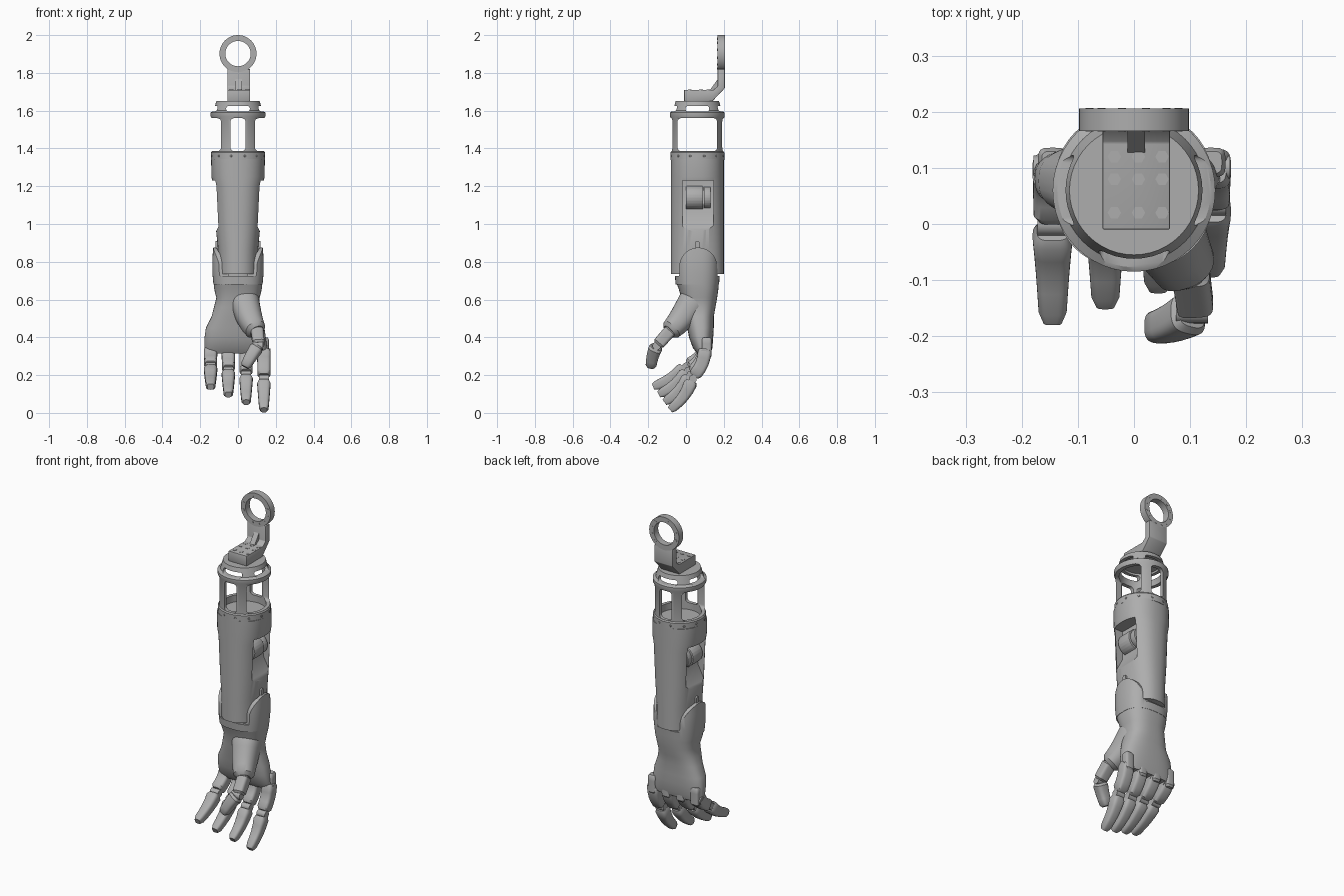
import bpy, bmesh, math
from mathutils import Vector

if "Cube" in bpy.data.objects:
    bpy.data.objects.remove(bpy.data.objects["Cube"], do_unlink=True)

grey = bpy.data.materials.new("warm grey shell")
grey.use_nodes = True
COLOUR = (.42, .42, .42, 1)
grey.diffuse_color = COLOUR
grey.node_tree.nodes["Principled BSDF"].inputs["Base Color"].default_value = COLOUR

AXIS_Y = .06  # centre line of the forearm


def activate(ob):
    bpy.ops.object.select_all(action='DESELECT')
    ob.select_set(True)
    bpy.context.view_layer.objects.active = ob


def shade(ob):
    activate(ob)
    bpy.ops.object.shade_smooth_by_angle(angle=math.radians(35))


def finish(name, bm):
    bmesh.ops.recalc_face_normals(bm, faces=bm.faces[:])
    mesh = bpy.data.meshes.new(name)
    bm.to_mesh(mesh)
    bm.free()
    ob = bpy.data.objects.new(name, mesh)
    bpy.context.collection.objects.link(ob)
    mesh.materials.append(grey)
    shade(ob)
    return ob


def loft(name, rings, power=2, level=True, sides=48):
    """Skin superellipse rings (centre, half width, half depth)."""
    bm = bmesh.new()
    centres = [Vector(ring[0]) for ring in rings]
    last = len(rings) - 1
    loops = []
    for i, (centre, width, depth) in enumerate(rings):
        u, v = Vector((1, 0, 0)), Vector((0, 1, 0))
        if not level:
            tangent = (centres[min(i + 1, last)] - centres[max(i - 1, 0)]).normalized()
            u = (u - tangent * tangent.x).normalized()
            v = tangent.cross(u)
        loop = []
        for k in range(sides):
            angle = math.tau * k / sides
            p, q = [math.copysign(abs(f) ** (2 / power), f) for f in (math.cos(angle), math.sin(angle))]
            loop.append(bm.verts.new(centres[i] + u * p * width + v * q * depth))
        loops.append(loop)
    for low, high in zip(loops, loops[1:]):
        for k in range(sides):
            j = (k + 1) % sides
            bm.faces.new((low[k], low[j], high[j], high[k]))
    bm.faces.new(loops[0])
    bm.faces.new(loops[-1])
    return finish(name, bm)


def limb(name, start, end, thick_start, thick_end, power=4, bulge=(0, 0, 0)):
    """Tapered bar between two points with rounded ends and a slight bow."""
    start, end, bulge = Vector(start), Vector(end), Vector(bulge)
    rings = []
    for f, swell in ((0, .75), (.1, 1), (.3, 1), (.5, 1), (.7, 1), (.9, 1), (1, .7)):
        thick = swell * (thick_start + (thick_end - thick_start) * f)
        rings.append((start.lerp(end, f) + bulge * math.sin(math.pi * f), thick, thick))
    return loft(name, rings, power, level=False, sides=32)


def prism(name, outline, axis, near, far, bevel=0):
    """Extrude a flat outline along x, y or z."""
    def place(p, d):
        return {'x': (d, p[0], p[1]), 'y': (p[0], d, p[1]), 'z': (p[0], p[1], d)}[axis]
    bm = bmesh.new()
    a, b = [[bm.verts.new(place(p, d)) for p in outline] for d in (near, far)]
    for k in range(len(outline)):
        bm.faces.new((a[k - 1], a[k], b[k], b[k - 1]))
    bm.faces.new(a)
    bm.faces.new(b)
    if bevel:
        bmesh.ops.recalc_face_normals(bm, faces=bm.faces[:])
        bmesh.ops.bevel(bm, geom=bm.edges[:], offset=bevel, segments=2, affect='EDGES', profile=.5)
    return finish(name, bm)


def arc(cx, cy, radius, start=0, turn=math.tau, steps=24):
    angles = [start + turn * k / steps for k in range(steps)]
    return [(cx + radius * math.cos(a), cy + radius * math.sin(a)) for a in angles]


def slot(cx, cy, width, height, radius):
    dx, dy = width / 2 - radius, height / 2 - radius
    quarter = math.pi / 2
    outline = []
    for turn, (sx, sy) in enumerate(((1, 1), (-1, 1), (-1, -1), (1, -1))):
        outline += arc(cx + sx * dx, cy + sy * dy, radius, quarter * turn, quarter * 5 / 4, 5)
    return outline


def cut(ob, cutter, operation='DIFFERENCE'):
    modifier = ob.modifiers.new("cut", 'BOOLEAN')
    modifier.operation, modifier.solver, modifier.object = operation, 'EXACT', cutter
    activate(ob)
    bpy.ops.object.modifier_apply(modifier=modifier.name)
    bpy.data.objects.remove(cutter, do_unlink=True)
    shade(ob)


# Hanging ring with flush bolts
RING_Z = 1.902
ring = prism("mount_ring", arc(0, RING_Z, .098, steps=48), 'y', .166, .206)
cut(ring, prism("cutter", arc(0, RING_Z, .067, steps=48), 'y', .1, .3))
for x, z in arc(0, RING_Z, .082, start=.26, steps=12):
    prism("ring_bolt", arc(x, z, .007, steps=6), 'y', .165, .207)

# Angled bracket between ring and cage
prism("bracket", [(.168, 1.82), (.168, 1.73), (.145, 1.71), (-.01, 1.71), (-.01, 1.65),
                  (.14, 1.65), (.206, 1.72), (.206, 1.82)], 'x', -.056, .064, bevel=.003)
prism("bracket_rib", [(.12, 1.7), (.17, 1.7), (.17, 1.77)], 'x', -.012, .02)
for x in (-.035, .008, .05):
    for y in (.02, .08, .12):
        prism("bracket_bolt", arc(x, y, .012, steps=6), 'z', 1.7, 1.712)

# Open cage: hollow turned shell with windows and slots on four sides
profile = [(.001, 1.65), (.115, 1.65), (.129, 1.6), (.145, 1.59), (.145, 1.57), (.138, 1.555), (.138, 1.385),
           (.143, 1.378), (.143, 1.34), (.118, 1.34), (.118, 1.57), (.1, 1.635), (.001, 1.635)]
cage = loft("cage", [((0, AXIS_Y, z), r, r) for r, z in profile])
for axis, centre, width in (('y', 0, .08), ('x', AXIS_Y, .21)):
    cut(cage, prism("cutter", slot(centre, 1.473, width, .175, .02), axis, -.3, .4))
    cut(cage, prism("cutter", slot(centre, 1.61, .125, .03, .013), axis, -.3, .4))
for x, y in arc(0, 0, 1, start=.26, steps=12):
    limb("cage_screw", (.13 * x, AXIS_Y + .13 * y, 1.36), (.145 * x, AXIS_Y + .145 * y, 1.36), .006, .006, power=2)

# Forearm shell with a recess, a drum and a pivot tab at each side
forearm = loft("forearm", [((0, AXIS_Y, z), width, .14) for z, width in (
    (1.345, .142), (1.25, .141), (1.2, .13), (1, .119), (.86, .106), (.735, .105))], 2.3)
for side in (-1, 1):
    recess = [(.065, 1.23), (.25, 1.23), (.25, .96), (.117, .96), (.065, 1.06)]
    cut(forearm, prism("cutter", [(side * x, z) for x, z in recess], 'y', -.018, .145))
    prism("side_drum", arc(side * .048, 1.14, .063), 'y', 0, .09, bevel=.003)
    prism("drum_cap", arc(side * .048, 1.14, .058), 'y', .094, .13, bevel=.003)
    prism("pivot_tab", slot(AXIS_Y, .88, .022, .06, .01), 'x', side * .09, side * .12)

# Wrist cup: a hollow sleeve trimmed to a low lip with two tall ears
sleeve = [(.68, .06), (.68, .115), (.74, .12), (.82, .12), (.9, .114), (.9, .098), (.82, .102), (.7, .1), (.7, .06)]
cup = loft("wrist_cup", [((0, AXIS_Y, z), 1.13 * r, r) for z, r in sleeve], 2.6)
ears = [(.4, .6), (.4, .724), (.167, .724)] + arc(.065, .775, .1, turn=math.pi)
cut(cup, prism("cutter", ears + [(-.036, .724), (-.2, .724), (-.2, .6)], 'x', -.3, .3), 'INTERSECT')

# Wrist core and palm
loft("wrist_core", [((0, AXIS_Y, z), .09, .09) for z in (.66, .76)], 2.5)
loft("palm", [((x, y, z), width, depth) for z, x, y, width, depth in (
    (.7, 0, .06, .13, .115), (.66, 0, .066, .127, .106), (.61, 0, .07, .115, .095), (.56, -.01, .07, .117, .086),
    (.51, -.01, .07, .13, .077), (.45, -.015, .077, .155, .07), (.4, -.015, .08, .162, .064),
    (.345, -.012, .088, .166, .052), (.315, -.012, .095, .16, .036))], 2.6)

# Thumb
limb("thumb_mound", (.02, .07, .64), (.1, -.09, .43), .085, .052, 2.3, bulge=(0, -.01, -.03))
limb("thumb_base", (.1, -.08, .44), (.11, -.15, .36), .034, .032)
prism("thumb_pin", arc(-.155, .355, .022), 'x', .075, .132)
limb("thumb_tip", (.103, -.158, .35), (.037, -.186, .243), .037, .028, 3, bulge=(0, -.004, .004))

# Four fingers, stepping down from the outer edge to the thumb side
for i in range(4):
    x = .094 * i - .145
    base = Vector((x, .1, .34))
    joint = Vector((x, .012 * i, .245 - .022 * i))
    tip = Vector((x, .03 * i - .174, .138 - .041 * i))
    bow = (0, .014, -.005)
    limb("knuckle", (x, .11, .4), (x, .11, .29), .026, .026)
    prism("knuckle_pin", arc(.1, .32, .022), 'x', x - .034, x + .034)
    limb("finger_base", base, base.lerp(joint, .9), .036, .034, bulge=bow)
    prism("finger_pin", arc(joint.y, joint.z, .021), 'x', x - .027, x + .027)
    limb("fingertip", joint.lerp(tip, .06), tip, .037, .024, 3.5, bulge=bow)
